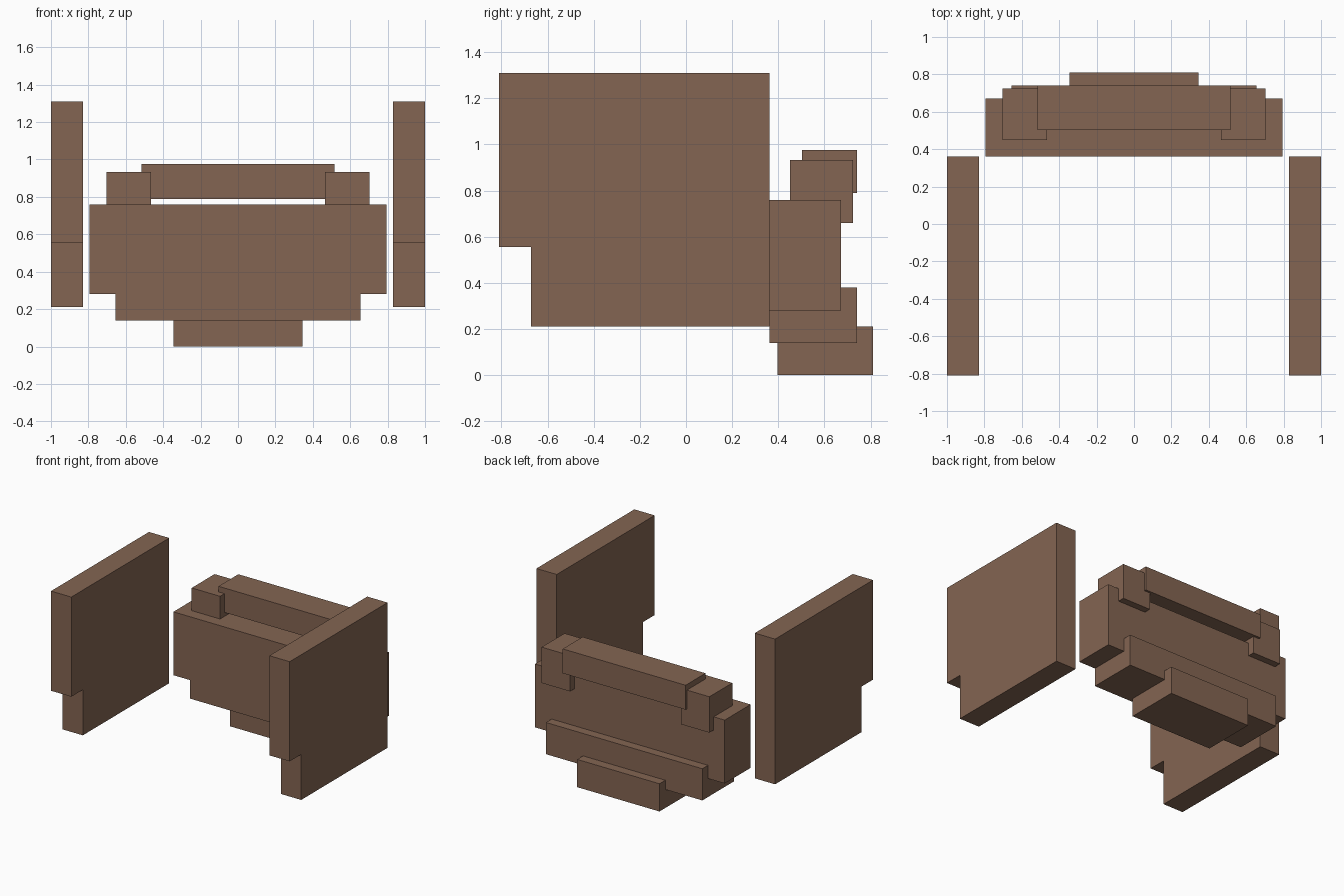
import bpy
import bmesh

cube = bpy.data.objects.get("Cube")
if cube:
    bpy.data.objects.remove(cube, do_unlink=True)

BROWN = (0.23, 0.13, 0.085, 1.0)
brown = bpy.data.materials.new("brown")
brown.use_nodes = True
brown.diffuse_color = BROWN
brown.node_tree.nodes["Principled BSDF"].inputs["Base Color"].default_value = BROWN


def prism(name, profile, x0, x1):
    """Extrude a (y, z) outline along x."""
    bm = bmesh.new()
    face = bm.faces.new([bm.verts.new((x0, y, z)) for y, z in profile])
    moved = bmesh.ops.extrude_face_region(bm, geom=[face])["geom"]
    verts = [v for v in moved if isinstance(v, bmesh.types.BMVert)]
    bmesh.ops.translate(bm, verts=verts, vec=(x1 - x0, 0, 0))
    bmesh.ops.recalc_face_normals(bm, faces=bm.faces)
    mesh = bpy.data.meshes.new(name)
    bm.to_mesh(mesh)
    bm.free()
    mesh.materials.append(brown)
    obj = bpy.data.objects.new(name, mesh)
    bpy.context.collection.objects.link(obj)
    return obj


def box(name, x, y, z):
    return prism(name, [(y[0], z[0]), (y[1], z[0]), (y[1], z[1]), (y[0], z[1])], *x)


# Central block with its stepped lower tiers
box("main_block", (-0.795, 0.795), (0.362, 0.672), (0.28, 0.76))
box("lower_block", (-0.655, 0.655), (0.362, 0.74), (0.14, 0.38))
box("foot_block", (-0.345, 0.345), (0.397, 0.81), (0, 0.21))

# Raised bar and the posts carrying it
box("top_bar", (-0.515, 0.515), (0.502, 0.74), (0.79, 0.975))

# Side panels, notched at the lower front corner
panel = [(-0.81, 1.31), (-0.81, 0.555), (-0.672, 0.555),
         (-0.672, 0.21), (0.362, 0.21), (0.362, 1.31)]

for side, s in (("left", 1), ("right", -1)):
    box(side + "_post", (s * 0.465, s * 0.703), (0.45, 0.724), (0.66, 0.932))
    prism(side + "_side_panel", panel, s * 0.83, s * 1.0)
